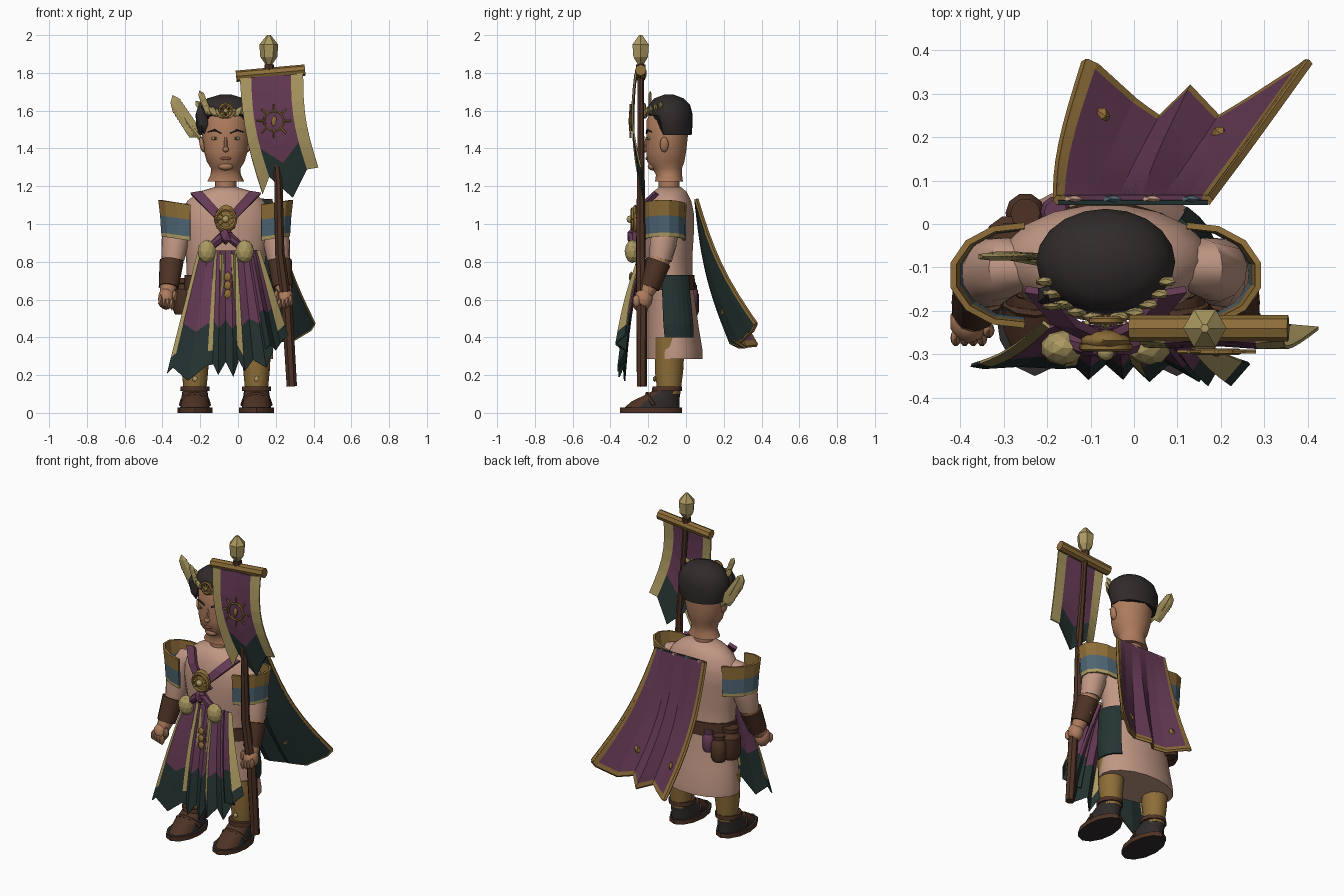
import bpy, bmesh
from math import sin, cos, pi, radians
from mathutils import Vector, Matrix

cube = bpy.data.objects.get("Cube")
if cube:
    bpy.data.objects.remove(cube, do_unlink=True)
CX = -0.065  # the figure's own centre line

def material(name, *rgb):
    m = bpy.data.materials.new(name)
    m.use_nodes = True
    m.diffuse_color = (*rgb, 1)
    m.node_tree.nodes["Principled BSDF"].inputs["Base Color"].default_value = (*rgb, 1)
    return m

TUNIC = material("tunic_tan", 0.53, 0.31, 0.23)
SKIN = material("skin", 0.42, 0.20, 0.11)
PURPLE = material("purple_cloth", 0.13, 0.042, 0.09)
CREAM = material("pale_gold", 0.41, 0.32, 0.12)
GOLD = material("dark_gold", 0.27, 0.155, 0.04)
GREEN = material("dark_green", 0.018, 0.034, 0.032)
BLUE = material("slate_blue", 0.075, 0.13, 0.17)
BROWN = material("brown_leather", 0.075, 0.032, 0.018)
HAIR = material("black_hair", 0.03, 0.024, 0.024)
LIPS = material("dark_lips", 0.24, 0.085, 0.05)

def finish(bm, name, mats, smooth=False, thick=0):
    bmesh.ops.recalc_face_normals(bm, faces=bm.faces)
    me = bpy.data.meshes.new(name)
    bm.to_mesh(me)
    bm.free()
    for m in mats:
        me.materials.append(m)
    ob = bpy.data.objects.new(name, me)
    bpy.context.collection.objects.link(ob)
    if smooth:
        me.shade_smooth()
        me.set_sharp_from_angle(angle=radians(40))
    if thick:
        mod = ob.modifiers.new("thickness", 'SOLIDIFY')
        mod.thickness, mod.offset = thick, 0
    return ob

def skin_rings(bm, rings, closed, rule):
    vs = [[bm.verts.new(p) for p in r] for r in rings]
    n = len(vs[0])
    for i in range(len(vs) - 1):
        for j in range(n if closed else n - 1):
            k = (j + 1) % n
            bm.faces.new((vs[i][j], vs[i][k], vs[i + 1][k], vs[i + 1][j])).material_index = rule(i, j)
    if closed:
        bm.faces.new(vs[0])
        bm.faces.new(vs[-1])

def loft(name, cx, sections, mats, n=16, arc=None, rule=lambda i, j: 0, smooth=True, thick=0):
    """Stacked ellipses (z, rx, ry, cy); an arc in degrees leaves it open."""
    a0, a1 = arc or (0, 360)
    ang = [radians(a0 + (a1 - a0) * k / n) for k in range(n + 1 if arc else n)]
    bm = bmesh.new()
    skin_rings(bm, [[(cx + rx * cos(a), cy + ry * sin(a), z) for a in ang]
                    for z, rx, ry, cy in sections], not arc, rule)
    return finish(bm, name, mats, smooth, thick)

def tube(name, pts, radii, mat, n=8, smooth=True):
    pts, rings = [Vector(p) for p in pts], []
    for i, p in enumerate(pts):
        q = (pts[min(i + 1, len(pts) - 1)] - pts[max(i - 1, 0)]).to_track_quat('Z', 'Y')
        r = radii[min(i, len(radii) - 1)]
        rings.append([p + q @ Vector((r * cos(2 * pi * k / n), r * sin(2 * pi * k / n), 0)) for k in range(n)])
    bm = bmesh.new()
    skin_rings(bm, rings, True, lambda i, j: 0)
    finish(bm, name, [mat], smooth)

def ball(name, loc, size, mat, tilt=0, sub=2, smooth=True):
    bm = bmesh.new()
    bmesh.ops.create_icosphere(bm, subdivisions=sub, radius=1)
    bm.transform(Matrix.Translation(loc) @ Matrix.Rotation(radians(tilt), 4, 'Y') @ Matrix.Diagonal((*size, 1)))
    finish(bm, name, [mat], smooth)

def hang(a, b, t, sag):
    return Vector(a).lerp(Vector(b), t) + Vector(sag) * sin(pi * t)

def sheet(name, top, bottom, rows, sag, mats, rule, thick=0.008):
    """Cloth hung between a top and a bottom edge, bowed along the way down."""
    bm = bmesh.new()
    skin_rings(bm, [[hang(a, b, i / rows, sag) for a, b in zip(top, bottom)] for i in range(rows + 1)], False, rule)
    finish(bm, name, mats, False, thick)

def ring(name, x, y, z, r, w, mat, spokes=0, inner=0, outer=1):
    def at(a, f):
        return (x + r * f * cos(a), y, z + r * f * sin(a))
    tube(name, [at(k * pi / 8, 1) for k in range(17)], [w], mat, 6)
    for s in range(spokes):
        a = 2 * pi * s / spokes
        tube(name + "_spoke", [at(a, inner), at(a, outer)], [w * 0.8], mat, 5)

# Tunic, belt and hip cloth
loft("tunic", CX, [(.285, .25, .15, -.06), (.33, .25, .15, -.06), (.45, .235, .14, -.07), (.7, .205, .12, -.085),
                   (.82, .21, .125, -.09), (.97, .238, .135, -.09), (1.05, .24, .13, -.085),
                   (1.12, .205, .115, -.085), (1.17, .145, .09, -.085), (1.195, .06, .06, -.085)], [TUNIC], 18)
loft("belt", CX, [(.65, .22, .132, -.082), (.73, .218, .13, -.085)], [BROWN], 20)
loft("hip_cloth", CX, [(.4, .245, .15, -.065), (.47, .25, .155, -.07), (.73, .228, .14, -.085)],
     [GREEN], 6, arc=(-18, 42), smooth=False, thick=.012)

# Legs, shoes, arms and shoulder guards on both sides
for s, side in ((-1, "right"), (1, "left")):
    def X(d):
        return CX + s * d
    fx = X(.163)
    loft(side + "_leg", fx, [(.1, .058, .06, -.09), (.22, .07, .075, -.09), (.4, .08, .08, -.085)], [GOLD])
    loft(side + "_sole", fx, [(0, .093, .165, -.185), (.028, .093, .165, -.185)], [HAIR, BROWN], 12,
         rule=lambda i, j: 1)
    loft(side + "_shoe", fx, [(.028, .078, .15, -.18), (.06, .076, .13, -.162), (.09, .07, .1, -.13),
                              (.12, .066, .07, -.1)], [HAIR, BROWN], 14, rule=lambda i, j: int(8 <= j <= 12))
    loft(side + "_shoe_cuff", fx, [(.115, .078, .08, -.1), (.14, .076, .078, -.1)], [BROWN], 12)
    tube(side + "_shoe_strap", [(X(.163 + .075 * cos(a)), -.17 - .035 * sin(a), .04 + .06 * sin(a))
                                for a in (k * pi / 6 for k in range(7))], [.012], BROWN, 6)
    ball(side + "_leg_stud", (fx, -.165, .18), (.016, .012, .016), CREAM, sub=1)
    tube(side + "_sleeve", [(X(.16), -.1, 1.08), (X(.22), -.1, 1.05), (X(.255), -.105, .98), (X(.27), -.12, .9),
                            (X(.28), -.135, .81)], [.04, .068, .075, .073, .06], TUNIC, 12)
    tube(side + "_forearm", [(X(.28), -.13, .84), (X(.295), -.17, .72), (X(.31), -.215, .63)],
         [.056, .055, .04], SKIN, 10)
    tube(side + "_bracer", [(X(.287), -.145, .8), (X(.302), -.195, .665)], [.066, .055], BROWN, 10)
    ball(side + "_hand", (X(.315), -.225, .605), (.045, .05, .06), SKIN)
    for k in range(4):
        ball(side + "_finger", (X(.285 + .02 * k), -.262, .575 + .006 * k), (.014, .022, .034), SKIN, sub=1)
    ball(side + "_thumb", (X(.27), -.245, .62), (.016, .02, .035), SKIN, sub=1)
    guard = loft(side + "_shoulder_guard", X(.2), [(.925, .137, .107, -.115), (.945, .139, .108, -.115),
                 (1.035, .145, .111, -.117), (1.115, .155, .115, -.118)], [CREAM, BLUE, GOLD], 7,
                 arc=(90 + 5 * s, 90 - 185 * s), rule=lambda i, j: i, smooth=False, thick=.014)
    for v in guard.data.vertices:  # outer side sits a little higher
        v.co.z += .15 * (abs(v.co.x - CX) - .27)

# Head and hair
loft("neck", CX, [(1.17, .056, .056, -.09), (1.26, .056, .056, -.09)], [SKIN], 12)
loft("head", CX, [(1.225, .098, .075, -.09), (1.26, .08, .07, -.09), (1.295, .078, .08, -.1), (1.33, .1, .1, -.107),
                  (1.39, .117, .108, -.105), (1.47, .125, .112, -.1), (1.55, .12, .11, -.1),
                  (1.62, .085, .08, -.095)], [SKIN], 18)
hair = loft("hair", CX, [(1.47, .14, .113, -.083), (1.52, .156, .12, -.086), (1.58, .16, .122, -.087),
                         (1.63, .14, .11, -.088), (1.665, .098, .078, -.09), (1.685, .03, .025, -.09)], [HAIR], 20)
for v in hair.data.vertices:  # hairline lifted off the forehead
    if v.co.y < -.135 and v.co.z < 1.58:
        v.co.z = 1.575 + .02 * (v.co.z - 1.47)
ball("hair_tuft", (-.19, -.165, 1.56), (.036, .03, .085), HAIR, -8, 1, False)
ball("chin", (CX, -.178, 1.305), (.04, .025, .022), SKIN)
ball("nose", (CX, -.216, 1.395), (.017, .018, .016), SKIN)
tube("nose_bridge", [(CX, -.207, 1.46), (CX, -.219, 1.395)], [.007, .011], SKIN, 6)
ball("mouth", (CX, -.203, 1.347), (.029, .012, .01), LIPS)
for s in (-1, 1):
    x = CX + s * .055
    ball("eye", (x, -.196, 1.453), (.023, .008, .009), CREAM)
    ball("iris", (x, -.203, 1.453), (.009, .004, .008), HAIR, sub=1)
    tube("eyebrow", [(x - s * .033, -.209, 1.48), (x + s * .005, -.205, 1.497), (x + s * .04, -.181, 1.487)],
         [.005, .006, .003], HAIR, 6)
    ball("ear", (CX + s * .125, -.115, 1.42), (.014, .024, .042), SKIN, s * 12)
    for k in range(5):
        a = radians(12 + 15 * k)
        ball("tiara_leaf", (CX + s * .145 * sin(a), -.095 - .122 * cos(a), 1.585 + .01 * k),
             (.019, .012, .036), CREAM, s * 40, 1, False)
ring("tiara_disc", CX, -.222, 1.6, .033, .009, GOLD, 6)
ball("tiara_gem", (CX, -.23, 1.6), (.014, .012, .014), CREAM, sub=1)

# Feather plumes at the temple
tube("plume_quill", [(-.19, -.09, 1.44), (-.27, -.075, 1.54), (-.33, -.07, 1.66)], [.012, .012, .006], CREAM, 6)
for k in range(8):
    t = k / 7
    ball("plume_barb", (-.245 - .08 * t, -.075, 1.505 + .12 * t), (.046 - .012 * t, .011, .062), CREAM,
         -42 + 22 * t, 1, False)
for k in range(3):
    ball("small_plume_barb", (-.165 - .012 * k, -.19, 1.61 + .03 * k), (.02, .01, .04), CREAM, -25, 1, False)

# Cape with purple outside, green lining, gold hem and two worn patches
top = [(x, .055, 1.13) for x in (-.175, -.16, -.09, -.03, .02, .07, .13, .158, .17)]
low = [(-.11, .37, .36), (-.088, .36, .36), (.0, .28, .35), (.06, .24, .37), (.13, .31, .35),
       (.195, .24, .39), (.28, .29, .38), (.38, .355, .44), (.4, .37, .47)]
sag = (-.02, -.03, -.02)
for name, shift, mats in (("cape", .006, [PURPLE, GOLD]), ("cape_lining", -.006, [GREEN, GREEN])):
    sheet(name, *[[(x, y + shift, z) for x, y, z in edge] for edge in (top, low)], 30, sag, mats,
          lambda i, j: int(j in (0, 7) or i == 29), .011)
for e in (0, -1):
    tube("cape_side_hem", [hang(top[e], low[e], k / 8, sag) for k in range(9)], [.012], GOLD, 5, False)
tube("cape_bottom_hem", low, [.011], GOLD, 5, False)
for spot in ((-.075, .248, .513), (.196, .204, .536)):
    ball("cape_patch", spot, (.018, .022, .032), GOLD, 20, 1, False)
for k in range(4):
    ball("cape_clasp", (-.14 + .09 * k, .058, 1.122), (.03, .012, .014), (TUNIC, BLUE)[k % 2], sub=1)

# Front cloth strips: top xs, bottom depths, bottom points, pale columns
strips = {
    "outer_right_strip": ((-.21, -.195, -.155, -.125, -.105), (-.325, -.33),
                          [(-.375, .21), (-.345, .24), (-.265, .17), (-.165, .25), (-.115, .26)], (0, 3)),
    "middle_strip": ((-.12, -.095, -.065, -.035, -.015), (-.32, -.355),
                     [(-.14, .28), (-.105, .2), (-.065, .27), (-.025, .19), (.0, .27)], ()),
    "inner_left_strip": ((-.025, -.005, .025, .05, .065), (-.32, -.36),
                         [(-.005, .3), (.035, .22), (.08, .28), (.15, .24), (.185, .33)], (0,)),
    "outer_left_strip": ((.06, .075, .09, .1, .115), (-.32, -.37),
                         [(.13, .32), (.17, .36), (.2, .33), (.225, .37), (.265, .41)], (3,))}
for name, (xs, ys, ends, pale) in strips.items():
    sheet(name, [(x, -.225 - .012 * (k % 2), .86) for k, x in enumerate(xs)],
          [(x, ys[k % 2], z) for k, (x, z) in enumerate(ends)], 8, (0, -.015, 0), [PURPLE, CREAM, GREEN],
          lambda i, j: 1 if j in pale and i < 7 else 2 if i > 4 else 0)
for s in (-1, 1):
    tube("centre_ribbon", [(CX + .01 + s * .03, -.25, .84), (CX + .01 + s * .034, -.286, .6)], [.011], CREAM, 4, False)
for k in range(3):
    ball("strip_ornament", (CX + .01, -.29, .63 + .045 * k), (.022, .014, .028), GOLD, sub=1)

# Crossed chest straps, medallion, knot and tassels
for s in (-1, 1):
    sheet("chest_strap", [(CX + s * .185, -.15, 1.16), (CX + s * .125, -.16, 1.17)],
          [(CX - s * .01, -.245, .96), (CX - s * .05, -.24, .98)], 3, (0, -.05, 0), [PURPLE], lambda i, j: 0, .02)
    tube("knot_loop", [(CX, -.275, .95), (CX + s * .045, -.28, .91), (CX + s * .09, -.27, .87)],
         [.026, .024, .02], PURPLE, 7, False)
    ball("tassel", (CX + s * .1, -.285, .855), (.05, .04, .062), CREAM, sub=2, smooth=False)
ball("knot", (CX, -.285, .935), (.04, .03, .045), PURPLE, sub=1, smooth=False)
ball("medallion_plate", (CX, -.268, 1.025), (.06, .025, .078), GOLD)
ring("medallion_rim", CX, -.283, 1.025, .052, .011, GOLD, 8)
ball("medallion_boss", (CX, -.295, 1.025), (.02, .02, .02), CREAM)

# Belt flasks at the back right
for name, x, y, z, r, h, mat in (("purple_flask", -.18, .028, .62, .036, .06, PURPLE),
                                 ("small_flask", -.25, .025, .59, .046, .075, BROWN),
                                 ("large_flask", -.285, -.04, .61, .06, .09, BROWN)):
    loft(name, x, [(z + h * u, r * w, r * w, y) for u, w in
                   ((-1, .8), (-.7, 1), (.5, 1), (.8, .6), (.85, .75), (1.15, .75))], [mat], 10)

# Standard: pole, crossbar, finial and banner
tube("pole", [(.165, -.24, 1.86), (.185, -.24, 1.55), (.215, -.24, 1.2), (.22, -.24, .85), (.26, -.235, .55),
              (.285, -.235, .14)], [.017, .018, .022, .026, .03, .028], BROWN, 7, False)
tube("crossbar", [(-.01, -.24, 1.782), (.355, -.24, 1.815)], [.03], GOLD, 8, False)
tube("finial", [(.163, -.24, z) for z in (1.845, 1.885, 1.95, 2.0)], [.018, .045, .05, .01], CREAM, 6, False)
tube("finial_collar", [(.165, -.24, 1.815), (.165, -.24, 1.845)], [.026], BROWN, 8, False)
sheet("banner", [(.01, -.265, 1.77), (.07, -.27, 1.775), (.175, -.265, 1.785), (.28, -.27, 1.79), (.345, -.265, 1.8)],
      [(.13, -.235, 1.16), (.165, -.23, 1.25), (.29, -.225, 1.14), (.365, -.235, 1.29), (.425, -.24, 1.3)],
      7, (-.025, -.03, 0), [PURPLE, CREAM, GREEN], lambda i, j: 1 if j in (0, 3) else 2 if i > 4 else 0)
ring("banner_wheel", .19, -.294, 1.545, .052, .007, GOLD, 8, .95, 1.75)
ball("wheel_hub", (.19, -.296, 1.545), (.015, .01, .032), GOLD, sub=1)
